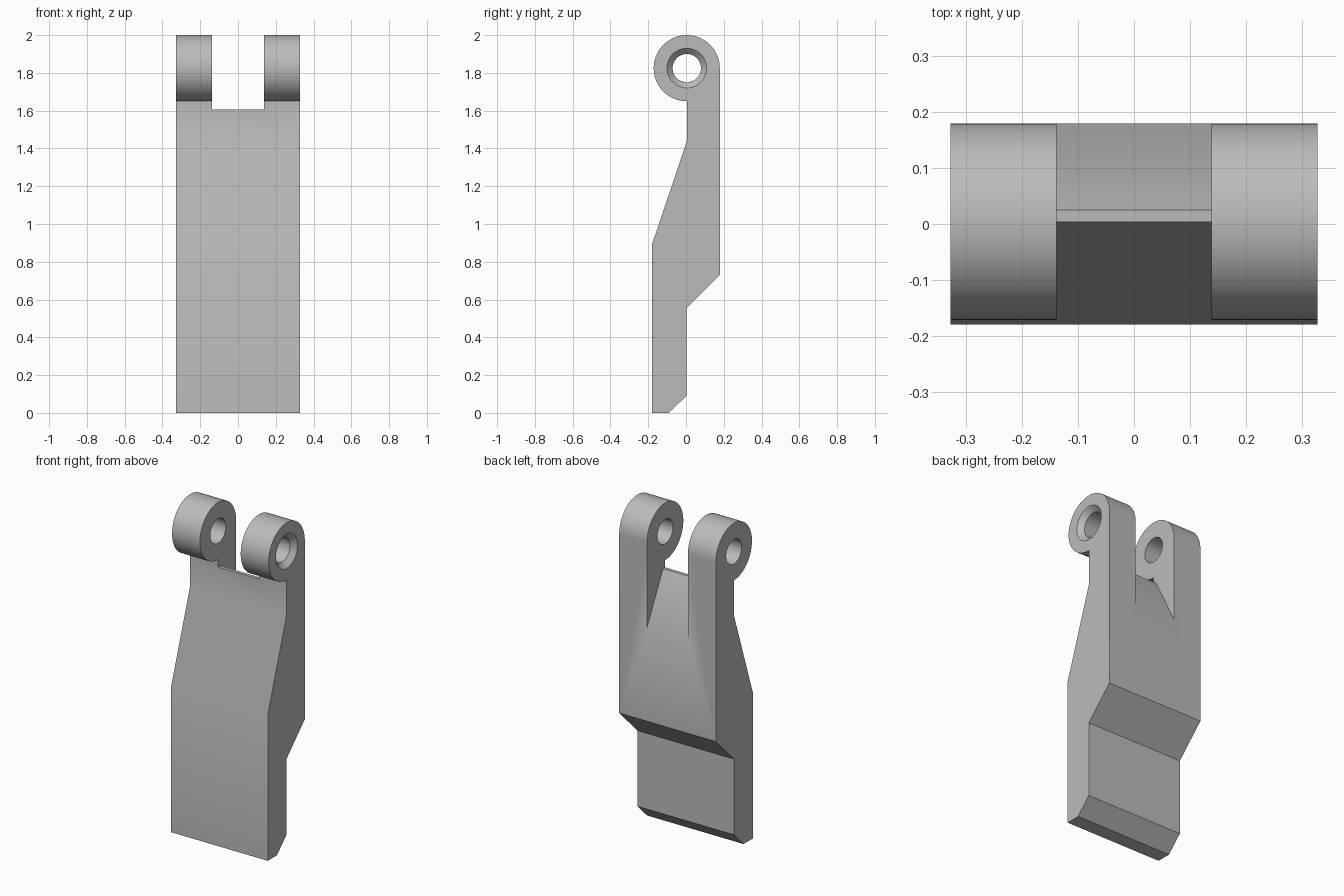
import bpy, bmesh
from math import sin, cos, pi, radians
from mathutils import Matrix

cube = bpy.data.objects.get("Cube")
if cube:
    bpy.data.objects.remove(cube, do_unlink=True)

HALF_W, SLOT_W = 0.327, 0.138
PIN_Y, PIN_Z, LUG_R = 0.004, 1.825, 0.175
HOLE_R, SINK_R, SINK_D = 0.075, 0.105, 0.03

grey = bpy.data.materials.new("plain grey")
grey.use_nodes = True
colour = (0.5, 0.5, 0.5, 1)
grey.diffuse_color = colour
grey.node_tree.nodes["Principled BSDF"].inputs["Base Color"].default_value = colour


def finish(name, bm):
    bmesh.ops.recalc_face_normals(bm, faces=bm.faces)
    mesh = bpy.data.meshes.new(name)
    bm.to_mesh(mesh)
    bm.free()
    mesh.materials.append(grey)
    ob = bpy.data.objects.new(name, mesh)
    bpy.context.collection.objects.link(ob)
    return ob


def extrude_profile(name, points, half_width):
    """Side profile of (y, z) points, extruded across x."""
    bm = bmesh.new()
    face = bm.faces.new([bm.verts.new((-half_width, y, z)) for y, z in points])
    moved = bmesh.ops.extrude_face_region(bm, geom=[face])["geom"]
    bmesh.ops.translate(bm, vec=(2 * half_width, 0, 0),
                        verts=[v for v in moved if isinstance(v, bmesh.types.BMVert)])
    return finish(name, bm)


def x_cone(name, r_low, r_high, x_low, x_high):
    """Cone or cylinder along x, on the pin axis."""
    bm = bmesh.new()
    place = Matrix.Translation(((x_low + x_high) / 2, PIN_Y, PIN_Z)) @ Matrix.Rotation(pi / 2, 4, 'Y')
    bmesh.ops.create_cone(bm, cap_ends=True, segments=64, radius1=r_low, radius2=r_high,
                          depth=x_high - x_low, matrix=place)
    return finish(name, bm)


# Body with rounded lug end, as one side profile
arc = [(PIN_Y + LUG_R * cos(a), PIN_Z + LUG_R * sin(a))
       for a in (1.5 * pi * i / 54 for i in range(55))]
body = extrude_profile("hinge_arm", [
    (-0.179, 0), (-0.09, 0), (0.003, 0.092), (0.003, 0.555), (0.179, 0.73), *arc,
    (PIN_Y, 1.437), (-0.179, 0.895)], HALF_W)

# Cutters: slot between lugs with sloped floor, pin bore, countersink on one side
cutters = [
    extrude_profile("slot_cutter", [(-0.4, 1.605), (0.025, 1.605), (0.179, 1.305),
                                    (0.3, 1.069), (0.3, 2.2), (-0.4, 2.2)], SLOT_W),
    x_cone("bore_cutter", HOLE_R, HOLE_R, -0.5, 0.5),
    x_cone("countersink_cutter", HOLE_R, 2 * SINK_R - HOLE_R, HALF_W - SINK_D, HALF_W + SINK_D),
]
for cutter in cutters:
    cut = body.modifiers.new(cutter.name, 'BOOLEAN')
    cut.operation = 'DIFFERENCE'
    cut.solver = 'EXACT'
    cut.object = cutter

# Bake the cuts, drop the cutters, smooth the round surfaces
bpy.context.view_layer.update()
baked = bpy.data.meshes.new_from_object(body.evaluated_get(bpy.context.evaluated_depsgraph_get()))
body.modifiers.clear()
body.data = baked
baked.name = "hinge_arm"
for cutter in cutters:
    bpy.data.objects.remove(cutter, do_unlink=True)

bpy.ops.object.select_all(action='DESELECT')
body.select_set(True)
bpy.context.view_layer.objects.active = body
bpy.ops.object.shade_smooth_by_angle(angle=radians(30))
